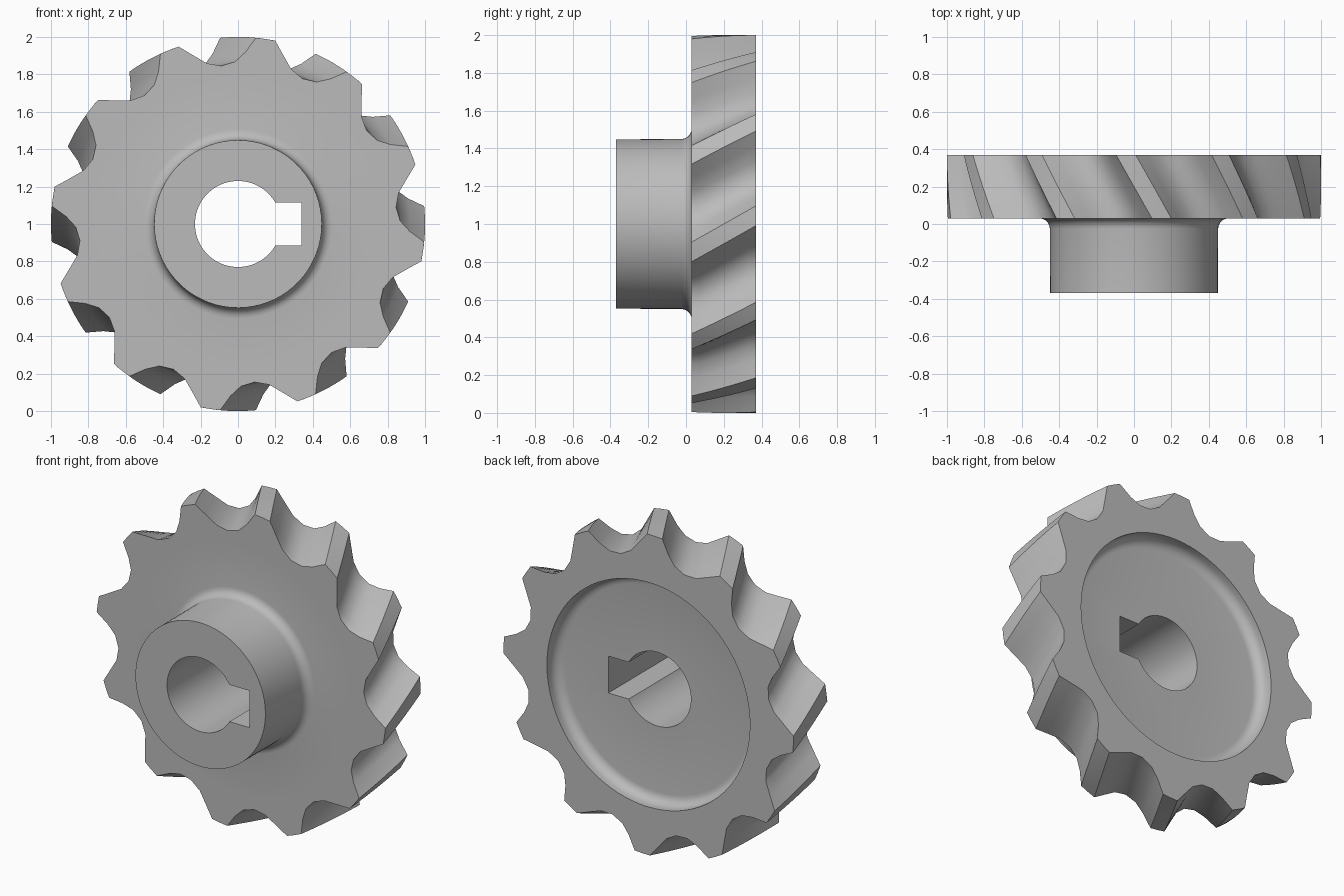
import bpy, bmesh, math

default_cube = bpy.data.objects.get("Cube")
if default_cube:
    bpy.data.objects.remove(default_cube, do_unlink=True)

TEETH = 12
TWIST = -11          # degrees of helix from front face to back face
FRONT, BACK, HUB_FRONT, FLOOR = 0.03, 0.37, -0.37, 0.28
BORE, HUB, RECESS = 0.23, 0.45, 0.70

# One tooth: angle clockwise from the top, radius
TOOTH = [(5.5, 1), (8.5, 1), (11.5, 1), (15, 0.935), (19, 0.875),
         (24, 0.85), (29, 0.868), (32.5, 0.92)]
OUTLINE = [(a + i * 360 / TEETH, r) for i in range(TEETH) for a, r in TOOTH]


def arc(cx, cy, radius, start, end, steps=5):
    """Points (radius, y) of a fillet in the turned profile."""
    angles = [math.radians(start + (end - start) * i / steps) for i in range(steps + 1)]
    return [(cx + radius * math.cos(t), cy + radius * math.sin(t)) for t in angles]


def add_ring(bm, y, radius=None, twist=0):
    """A closed ring; without a radius it follows the toothed outline."""
    ring = []
    for angle, tooth_radius in OUTLINE:
        t = math.radians(angle + twist)
        r = radius or tooth_radius
        ring.append(bm.verts.new((r * math.sin(t), y, 1 + r * math.cos(t))))
    return ring


# Gear body: hub, toothed rim, recessed back and bore as one ring of profiles
bm = bmesh.new()
rings = [add_ring(bm, HUB_FRONT, BORE), add_ring(bm, HUB_FRONT, HUB - 0.002)]
rings += [add_ring(bm, y, r) for r, y in arc(HUB + 0.055, FRONT - 0.055, 0.055, 180, 90)]
rings.append(add_ring(bm, FRONT, 0.78))
SLICES = 8
for i in range(SLICES + 1):
    f = i / SLICES
    rings.append(add_ring(bm, FRONT + (BACK - FRONT) * f, None, TWIST * f))
rings.append(add_ring(bm, BACK, RECESS, TWIST))
rings += [add_ring(bm, y, r, TWIST)
          for r, y in arc(RECESS - 0.06, FLOOR + 0.06, 0.06, 0, -90)]
rings.append(add_ring(bm, FLOOR, BORE))

count = len(OUTLINE)
for a, b in zip(rings, rings[1:] + rings[:1]):
    for i in range(count):
        j = (i + 1) % count
        bm.faces.new((a[i], a[j], b[j], b[i]))
bmesh.ops.recalc_face_normals(bm, faces=bm.faces)
mesh = bpy.data.meshes.new("helical_gear")
bm.to_mesh(mesh)
bm.free()
gear = bpy.data.objects.new("helical_gear", mesh)
bpy.context.collection.objects.link(gear)

# Plain steel
steel = bpy.data.materials.new("steel_grey")
steel.use_nodes = True
color = (0.5, 0.5, 0.5, 1)
steel.diffuse_color = color
steel.node_tree.nodes["Principled BSDF"].inputs["Base Color"].default_value = color
mesh.materials.append(steel)

# Keyway cut into the left side of the bore
bpy.ops.mesh.primitive_cube_add(size=1, location=(0.17, 0, 1))
cutter = bpy.context.object
cutter.name = "keyway_cutter"
cutter.scale = (0.34, 1.2, 0.23)
cutter.hide_render = True
cutter.data.materials.append(steel)

bpy.ops.object.select_all(action='DESELECT')
gear.select_set(True)
bpy.context.view_layer.objects.active = gear
cut = gear.modifiers.new("keyway", 'BOOLEAN')
cut.operation = 'DIFFERENCE'
cut.solver = 'EXACT'
cut.object = cutter
bpy.ops.object.modifier_apply(modifier=cut.name)
bpy.data.objects.remove(cutter, do_unlink=True)

bpy.ops.object.shade_smooth_by_angle(angle=math.radians(40))
